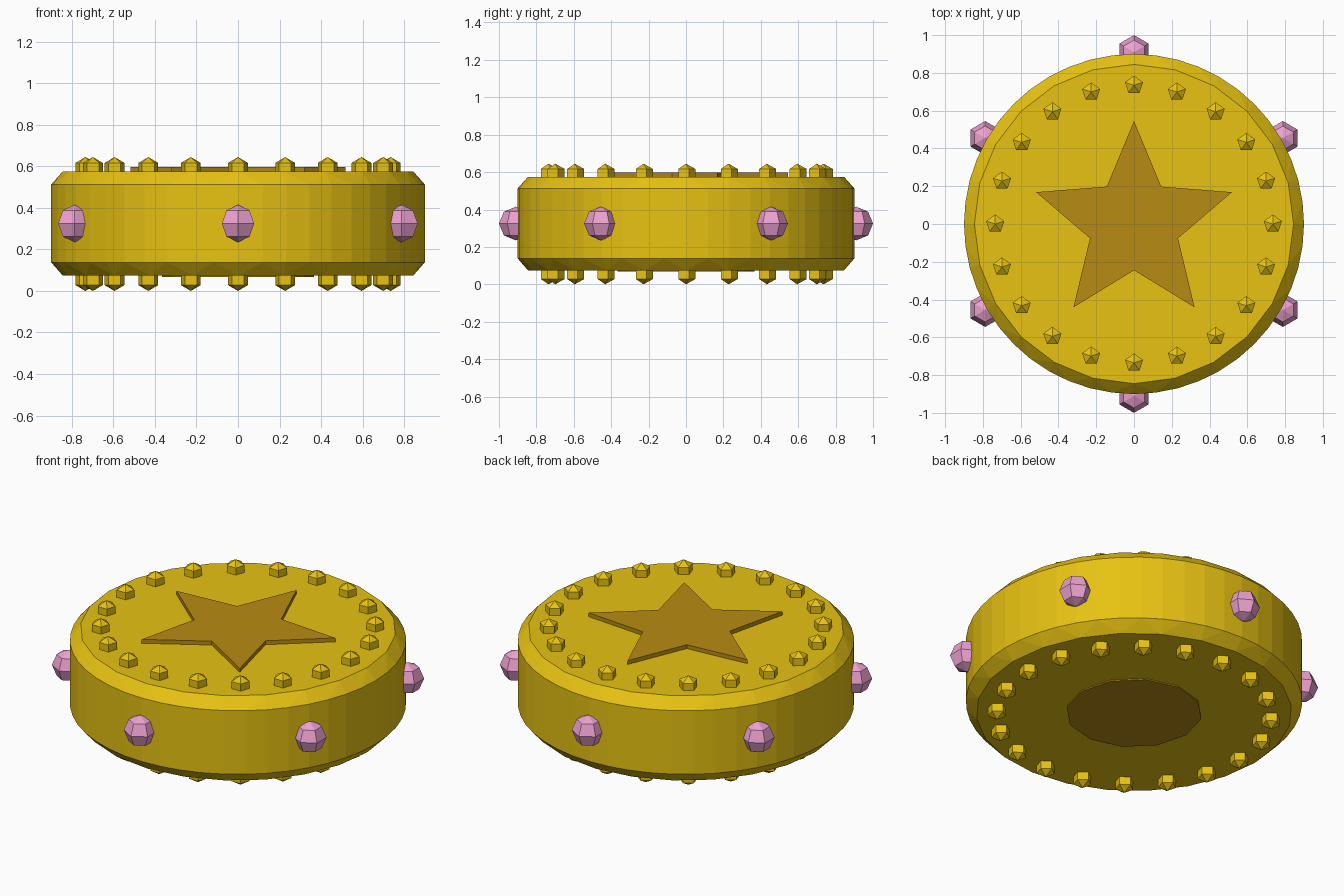
import bpy, bmesh
from math import sin, cos, pi, radians

if "Cube" in bpy.data.objects:
    bpy.data.objects.remove(bpy.data.objects["Cube"])


def material(name, rgb):
    m = bpy.data.materials.new(name)
    m.diffuse_color = (*rgb, 1)
    m.use_nodes = True
    m.node_tree.nodes["Principled BSDF"].inputs["Base Color"].default_value = m.diffuse_color
    return m


gold = material("gold", (0.80, 0.54, 0.006))
dark_gold = material("dark_gold", (0.48, 0.26, 0.006))
pink = material("pink", (0.85, 0.36, 0.63))


def finish(bm, name, mat):
    bmesh.ops.recalc_face_normals(bm, faces=bm.faces)
    me = bpy.data.meshes.new(name)
    bm.to_mesh(me)
    bm.free()
    me.materials.append(mat)
    ob = bpy.data.objects.new(name, me)
    bpy.context.collection.objects.link(ob)
    return ob


def ring(bm, radii, n, z, cx=0, cy=0):
    """Ring of n points starting at +y; radii alternate around the ring."""
    return [bm.verts.new((cx + radii[i % len(radii)] * sin(2 * pi * i / n),
                          cy + radii[i % len(radii)] * cos(2 * pi * i / n), z))
            for i in range(n)]


def bridge(bm, a, b):
    """Join two rings; b may be one point, or have twice the points of a."""
    n = len(a)
    for i in range(n):
        j = (i + 1) % n
        if len(b) == 1:
            bm.faces.new((a[i], a[j], b[0]))
        elif len(b) == 2 * n:
            p, q, r = b[2 * i], b[2 * i + 1], b[(2 * i + 2) % (2 * n)]
            bm.faces.new((a[i], p, q))
            bm.faces.new((a[i], q, a[j]))
            bm.faces.new((a[j], q, r))
        else:
            bm.faces.new((a[i], a[j], b[j], b[i]))


def plate(name, radii, n, z0, z1, mat):
    bm = bmesh.new()
    a, b = ring(bm, radii, n, z0), ring(bm, radii, n, z1)
    bridge(bm, a, b)
    bm.faces.new(a)
    bm.faces.new(b)
    return finish(bm, name, mat)


# drum body: fine outer wall, coarser caps
bm = bmesh.new()
low_cap = ring(bm, [0.845], 24, 0.075)
low = ring(bm, [0.90], 48, 0.138)
high = ring(bm, [0.90], 48, 0.513)
high_cap = ring(bm, [0.845], 24, 0.575)
bridge(bm, low_cap, low)
bridge(bm, low, high)
bridge(bm, high_cap, high)
bm.faces.new(low_cap)
bm.faces.new(high_cap)
finish(bm, "drum_body", gold)

# raised star on top and round plate underneath
plate("top_star", [0.545, 0.245], 10, 0.56, 0.598, dark_gold)
plate("bottom_plate", [0.365], 12, 0.068, 0.09, dark_gold)

# pentagonal studs around both rims
for name, base, shoulder, tip in (("top_studs", 0.57, 0.617, 0.645),
                                  ("bottom_studs", 0.08, 0.028, 0.0)):
    bm = bmesh.new()
    for i in range(20):
        t = radians(18 * i)
        x, y = 0.735 * sin(t), 0.735 * cos(t)
        a = ring(bm, [0.05], 5, base, x, y)
        b = ring(bm, [0.05], 5, shoulder, x, y)
        bm.faces.new(a)
        bridge(bm, a, b)
        bridge(bm, b, [bm.verts.new((x, y, tip))])
    finish(bm, name, gold)

# six faceted gems around the side
bm = bmesh.new()
R, Z = 0.09, 0.325
for i in range(6):
    t = radians(60 * i)
    x, y = 0.91 * sin(t), 0.91 * cos(t)
    lo, mid, hi = [ring(bm, [R * cos(e)], 6, Z + R * sin(e), x, y)
                   for e in (-pi / 4, 0, pi / 4)]
    bridge(bm, lo, mid)
    bridge(bm, mid, hi)
    bridge(bm, lo, [bm.verts.new((x, y, Z - R))])
    bridge(bm, hi, [bm.verts.new((x, y, Z + R))])
finish(bm, "side_gems", pink)
